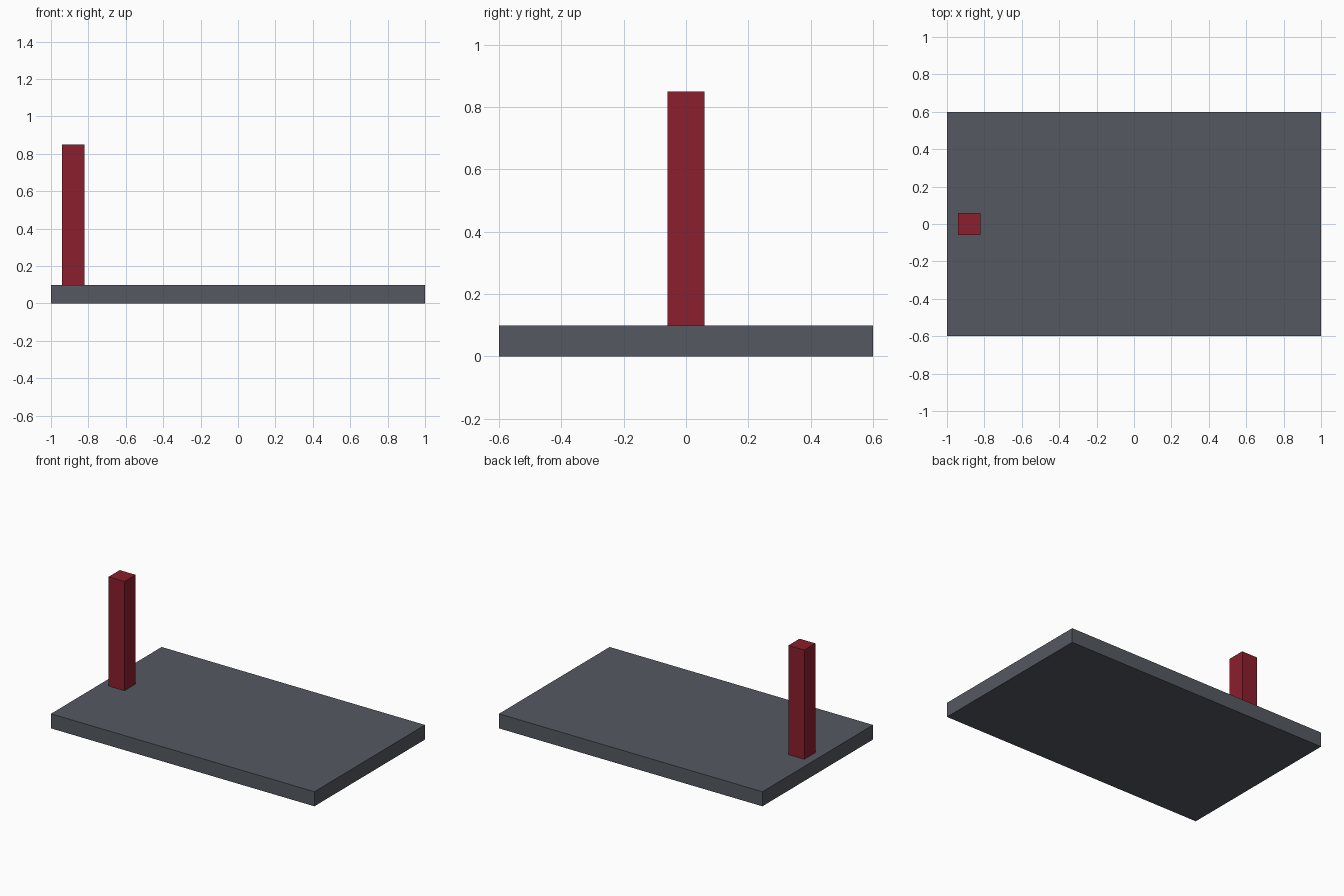
import bpy

if "Cube" in bpy.data.objects:
    bpy.data.objects.remove(bpy.data.objects["Cube"])


def make_material(name, color):
    mat = bpy.data.materials.new(name)
    mat.diffuse_color = (*color, 1.0)
    mat.use_nodes = True
    mat.node_tree.nodes["Principled BSDF"].inputs["Base Color"].default_value = mat.diffuse_color
    return mat


def add_box(name, center, size, mat):
    bpy.ops.mesh.primitive_cube_add(size=1, location=center)
    obj = bpy.context.object
    obj.name = name
    obj.scale = size
    bpy.ops.object.transform_apply(location=False, rotation=False, scale=True)
    obj.data.materials.append(mat)
    return obj


dark_grey = make_material("dark_grey", (0.09, 0.10, 0.12))
deep_red = make_material("deep_red", (0.26, 0.013, 0.026))

# Flat rectangular slab standing on the ground
add_box("base_slab", (0, 0, 0.05), (2.0, 1.2, 0.1), dark_grey)

# Square post near the left edge, resting on the slab
add_box("post", (-0.88, 0, 0.475), (0.12, 0.12, 0.75), deep_red)
